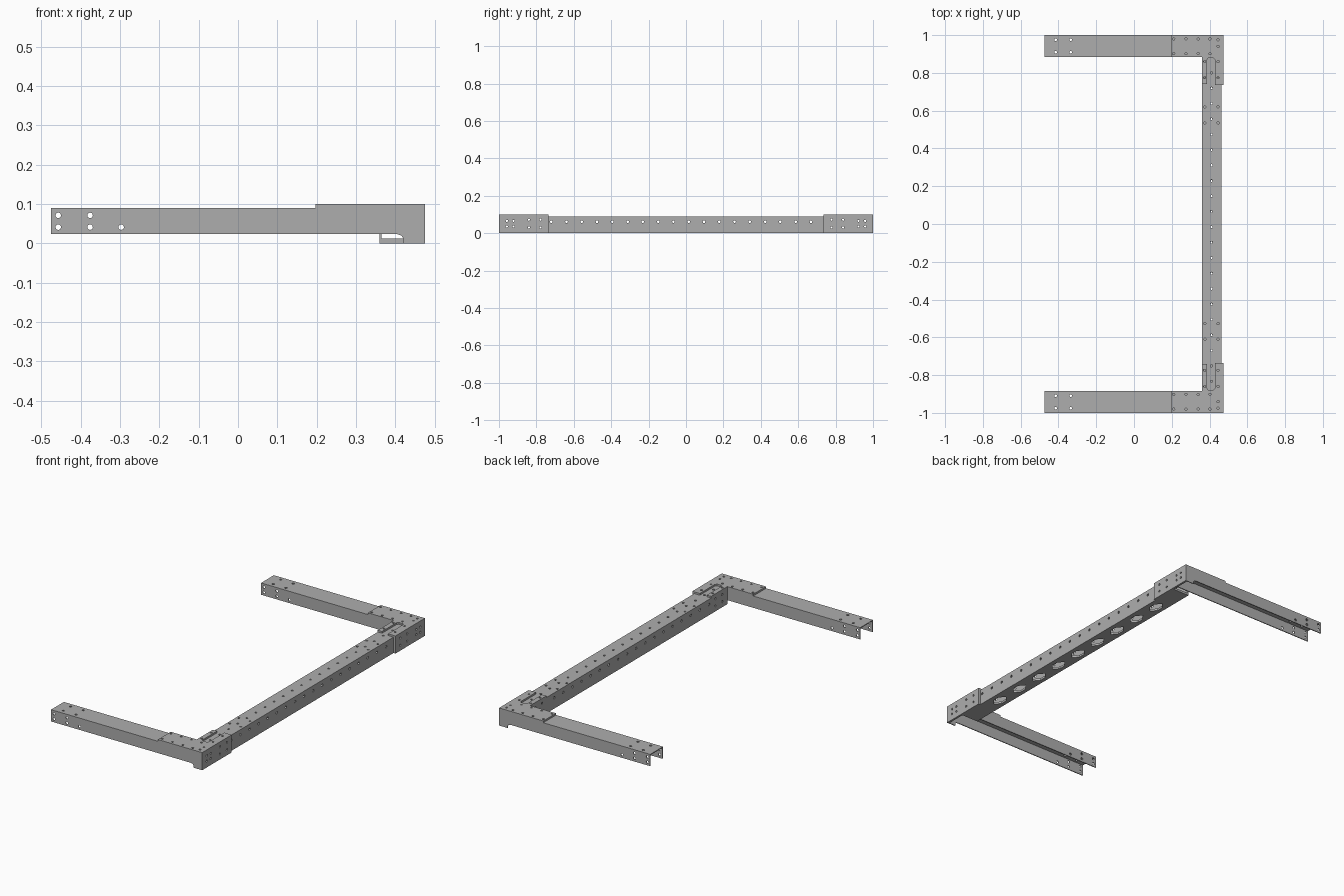
import bpy, bmesh
from math import cos, sin, tau

cube = bpy.data.objects.get("Cube")
if cube:
    bpy.data.objects.remove(cube)

steel = bpy.data.materials.new("grey steel")
steel.use_nodes = True
colour = (0.42, 0.42, 0.42, 1)
steel.diffuse_color = colour
steel.node_tree.nodes["Principled BSDF"].inputs["Base Color"].default_value = colour

WALL = 0.005
PITCH = 0.0817
ARM_IN, ARM_OUT = 0.885, 1.0
BEAM_L, BEAM_R = 0.36, 0.463


def rect(u0, u1, v0, v1):
    return [(u0, v0), (u1, v0), (u1, v1), (u0, v1)]


def drill(us, vs, r=0.007):
    """Grid of round holes."""
    return [[(u + r * cos(tau * i / 12), v + r * sin(tau * i / 12)) for i in range(12)]
            for u in us for v in vs]


def window(u, v, hu, hv):
    """Long opening with cut corners."""
    c = hu * 0.7
    return [(u - hu, v - c), (u, v - hv), (u + hu, v - c),
            (u + hu, v + c), (u, v + hv), (u - hu, v + c)]


def plate(name, axis, lo, hi, outline, holes=()):
    """Sheet with holes, drawn across the axis and thickened from lo to hi."""
    place = {"X": lambda u, v, d: (d, u, v),
             "Y": lambda u, v, d: (u, d, v),
             "Z": lambda u, v, d: (u, v, d)}[axis]
    bm = bmesh.new()
    for loop in [outline, *holes]:
        vs = [bm.verts.new(place(u, v, lo)) for u, v in loop]
        for a, b in zip(vs, vs[1:] + vs[:1]):
            bm.edges.new((a, b))
    bmesh.ops.triangle_fill(bm, edges=bm.edges[:], use_beauty=True)
    grown = bmesh.ops.extrude_face_region(bm, geom=bm.faces[:], use_keep_orig=True)
    moved = [g for g in grown["geom"] if isinstance(g, bmesh.types.BMVert)]
    bmesh.ops.translate(bm, verts=moved, vec=place(0, 0, hi - lo))
    bmesh.ops.recalc_face_normals(bm, faces=bm.faces[:])
    mesh = bpy.data.meshes.new(name)
    bm.to_mesh(mesh)
    bm.free()
    mesh.materials.append(steel)
    obj = bpy.data.objects.new(name, mesh)
    bpy.context.collection.objects.link(obj)


# Long cross beam: top, two webs and a base with windows
top_holes = drill([0.41], [PITCH * k - 0.016 for k in range(-10, 11)], 0.006)
top_holes += drill([0.375, 0.445], [-0.86, -0.775, -0.61, -0.527, 0.535, 0.62, 0.78, 0.86], 0.006)
plate("beam_top", "Z", 0.085, 0.09, rect(BEAM_L, BEAM_R, -ARM_IN, ARM_IN), top_holes)

web_holes = drill([PITCH * k + 0.0145 for k in range(-9, 9)], [0.061])
web_holes += drill([-0.84, -0.778, 0.778, 0.84], [0.031, 0.072], 0.006)
for name, x in (("beam_inner_web", BEAM_L), ("beam_outer_web", BEAM_R - WALL)):
    plate(name, "X", x, x + WALL, rect(-ARM_IN, ARM_IN, 0.01, 0.085), web_holes)

windows = [window(0.41, 0.02 + 2 * PITCH * k, 0.027, 0.052) for k in range(-4, 5)]
plate("beam_base", "Z", 0, 0.012, rect(BEAM_L, BEAM_R, -ARM_IN, ARM_IN), windows)

# Two arms with their corner brackets, mirrored front to back
for side, s in (("front", -1), ("back", 1)):
    def flip(loop):
        return [(u, v * s) for u, v in loop]

    def flip_u(loop):
        return [(u * s, v) for u, v in loop]

    plate(side + "_arm_top", "Z", 0.085, 0.09,
          flip(rect(-0.475, 0.465, ARM_IN, ARM_OUT)),
          drill([-0.415, -0.335], [s * 0.91, s * 0.975]))

    side_holes = drill([-0.457, -0.376], [0.041, 0.071]) + drill([-0.297], [0.041])
    plate(side + "_arm_inner_wall", "Y", s * ARM_IN, s * (ARM_IN + WALL),
          rect(-0.475, BEAM_R, 0.023, 0.085), side_holes)

    # Outer wall rises beside the bracket and drops into a foot at the corner
    outer = [(-0.475, 0.023), (0.405, 0.023), (0.415, 0.02), (0.421, 0.012), (0.421, 0),
             (0.467, 0), (0.467, 0.1), (0.197, 0.1), (0.197, 0.09), (-0.475, 0.09)]
    plate(side + "_arm_outer_wall", "Y", s * (ARM_OUT - WALL), s * ARM_OUT, outer, side_holes)

    # Bracket top with a slotted leg reaching along the beam
    bracket = [(0.197, ARM_IN), (BEAM_L, ARM_IN), (BEAM_L, 0.74), (0.387, 0.74),
               (0.387, 0.87), (0.395, 0.88), (0.42, 0.88), (0.428, 0.87),
               (0.428, 0.735), (0.475, 0.735), (0.475, ARM_OUT), (0.197, ARM_OUT)]
    holes = drill([0.21, 0.275, 0.34, 0.402], [0.902, 0.98], 0.006)
    holes += drill([0.445], [0.775, 0.86, 0.94, 0.975], 0.006)
    holes += drill([0.374], [0.775, 0.86], 0.006)
    plate(side + "_bracket_top", "Z", 0.09, 0.1, flip(bracket), [flip(h) for h in holes])

    # Bracket cheek on the outside of the corner
    holes = drill([0.778, 0.84], [0.031, 0.072], 0.006)
    holes += drill([0.922, 0.958], [0.036, 0.066], 0.006)
    plate(side + "_bracket_cheek", "X", BEAM_R, 0.475,
          flip_u(rect(0.735, ARM_OUT, 0, 0.1)), [flip_u(h) for h in holes])
